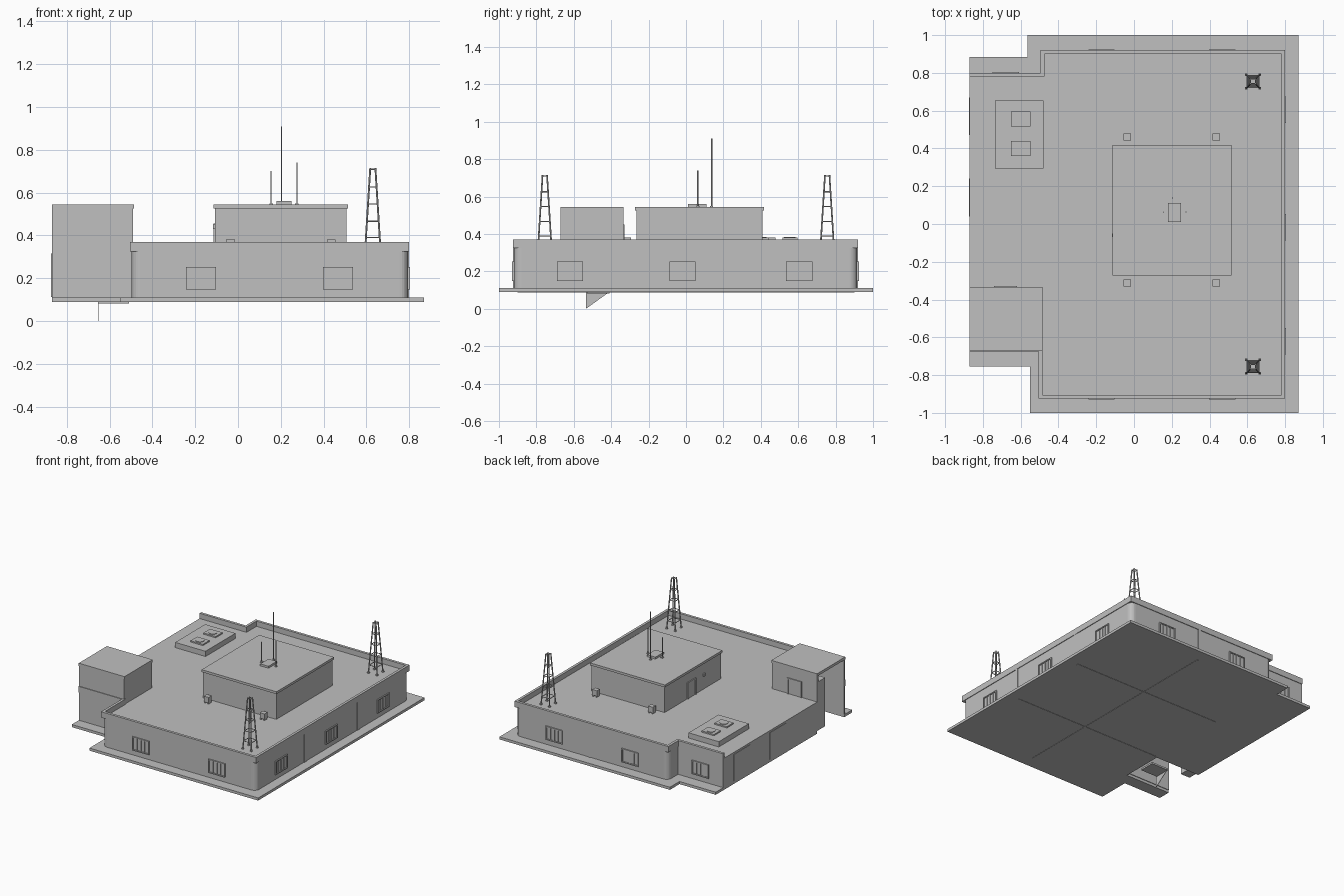
import bpy, bmesh, math
from mathutils import Vector, Matrix

cube = bpy.data.objects.get("Cube")
if cube:
    bpy.data.objects.remove(cube)

grey = bpy.data.materials.new("plaster_grey")
grey.use_nodes = True
colour = (0.53, 0.53, 0.53, 1)
grey.diffuse_color = colour
grey.node_tree.nodes["Principled BSDF"].inputs["Base Color"].default_value = colour


def finish(name, bm):
    bmesh.ops.recalc_face_normals(bm, faces=bm.faces)
    mesh = bpy.data.meshes.new(name)
    bm.to_mesh(mesh)
    bm.free()
    mesh.materials.append(grey)
    obj = bpy.data.objects.new(name, mesh)
    bpy.context.collection.objects.link(obj)
    return obj


def add_box(bm, lo, hi):
    lo, hi = Vector(lo), Vector(hi)
    size = hi - lo
    m = Matrix.Translation((lo + hi) / 2) @ Matrix.Diagonal((*size, 1))
    bmesh.ops.create_cube(bm, size=1, matrix=m)


def box(name, lo, hi):
    bm = bmesh.new()
    add_box(bm, lo, hi)
    return finish(name, bm)


def add_rod(bm, a, b, r):
    a, b = Vector(a), Vector(b)
    d = b - a
    m = Matrix.Translation((a + b) / 2) @ d.to_track_quat('Z', 'Y').to_matrix().to_4x4()
    bmesh.ops.create_cone(bm, cap_ends=True, segments=6, radius1=r, radius2=r,
                          depth=d.length, matrix=m)


def prism(name, points, z0, z1, rounded=(), radius=0.04):
    bm = bmesh.new()
    face = bm.faces.new([bm.verts.new((x, y, z0)) for x, y in points])
    ext = bmesh.ops.extrude_face_region(bm, geom=[face])
    for v in ext["geom"]:
        if isinstance(v, bmesh.types.BMVert):
            v.co.z = z1
    edges = [e for e in bm.edges
             if abs(e.verts[0].co.z - e.verts[1].co.z) > 0.001
             and any((e.verts[0].co.xy - Vector(p)).length < 0.001 for p in rounded)]
    if edges:
        bmesh.ops.bevel(bm, geom=edges, offset=radius, segments=6, profile=0.5,
                        affect='EDGES')
    return finish(name, bm)


W = -0.87  # flat west edge

# Ground slab with the stairwell opening
prism("ground_slab", [
    (W, -0.755), (-0.55, -0.755), (-0.55, -1), (0.87, -1), (0.87, 1),
    (-0.565, 1), (-0.565, 0.885), (W, 0.885), (W, -0.335), (-0.49, -0.335),
    (-0.49, -0.66), (W, -0.66)], 0.09, 0.11)

# Main storey with rounded outer corners
corners = [(-0.497, -0.92), (0.795, -0.92), (0.795, 0.915), (-0.49, 0.915)]
prism("main_walls", [
    (W, -0.335), (-0.497, -0.335), *corners, (-0.49, 0.795), (W, 0.795)],
    0.11, 0.33, rounded=corners)

# Parapet band following the roof edge, open on the west
outer = [(W, 0.80), (-0.495, 0.80), (-0.495, 0.92), (0.80, 0.92),
         (0.80, -0.925), (-0.505, -0.925), (-0.505, -0.675), (W, -0.675)]
t = 0.02
inner = [(W, 0.78), (-0.495 + t, 0.78), (-0.495 + t, 0.90), (0.78, 0.90),
         (0.78, -0.905), (-0.505 + t, -0.905), (-0.505 + t, -0.655), (W, -0.655)]
prism("parapet", outer + inner[::-1], 0.325, 0.37)

# Shallow ribs dividing the facades
bm = bmesh.new()
for x in (0.17,):
    for y in (-0.92, 0.915):
        add_box(bm, (x - 0.012, y - 0.004, 0.11), (x + 0.012, y + 0.004, 0.325))
for y in (-0.33, 0.31):
    add_box(bm, (0.791, y - 0.012, 0.11), (0.799, y + 0.012, 0.325))
finish("facade_ribs", bm)


# Windows: outer frame, two sashes and recessed-looking panes
def window(name, pos, turn):
    bm = bmesh.new()
    w, h, f = 0.07, 0.052, 0.008
    add_box(bm, (-w, -0.002, -h), (w, 0.002, h))
    for s in (-1, 1):
        add_box(bm, (min(s * w, s * (w - f)), -0.009, -h),
                (max(s * w, s * (w - f)), 0, h))
        add_box(bm, (-w, -0.009, min(s * h, s * (h - f))),
                (w, 0, max(s * h, s * (h - f))))
        add_box(bm, (s * 0.032 - 0.003, -0.006, -h), (s * 0.032 + 0.003, 0, h))
    add_box(bm, (-0.005, -0.007, -h), (0.005, 0, h))
    obj = finish(name, bm)
    obj.location = (*pos, 0.2)
    obj.rotation_euler.z = math.radians(turn)


for i, x in enumerate((-0.172, 0.467)):
    window(f"front_window_{i}", (x, -0.92), 0)
    window(f"back_window_{i}", (x, 0.915), 180)
for i, y in enumerate((-0.62, -0.018, 0.605)):
    window(f"side_window_{i}", (0.795, y), 90)
window("wing_window", (-0.68, 0.795), 180)

# Plain panels along the west wall
bm = bmesh.new()
for y in (0.14, 0.57):
    add_box(bm, (W - 0.003, y - 0.1, 0.112), (W, y + 0.1, 0.315))
finish("west_panels", bm)

# Roof house with a lipped flat roof
box("roof_house", (-0.107, -0.265, 0.33), (0.508, 0.41, 0.53))
box("roof_house_lid", (-0.115, -0.273, 0.527), (0.515, 0.418, 0.545))
bm = bmesh.new()
for y in (0.04, 0.13):
    add_box(bm, (-0.115, y, 0.33), (-0.105, y + 0.01, 0.455))
add_box(bm, (-0.115, 0.04, 0.445), (-0.105, 0.14, 0.455))
add_box(bm, (-0.110, 0.05, 0.33), (-0.105, 0.13, 0.446))
add_box(bm, (-0.117, -0.07, 0.43), (-0.105, -0.05, 0.45))
finish("roof_house_door", bm)

# Stair house, open to the west
bm = bmesh.new()
add_box(bm, (W, -0.67, 0.11), (-0.49, -0.655, 0.53))
add_box(bm, (W, -0.35, 0.11), (-0.49, -0.335, 0.53))
add_box(bm, (-0.505, -0.67, 0.11), (-0.49, -0.335, 0.53))
finish("stair_house_walls", bm)
box("stair_house_lid", (W, -0.672, 0.525), (-0.485, -0.333, 0.545))
bm = bmesh.new()
for x in (-0.74, -0.63):
    add_box(bm, (x, -0.336, 0.33), (x + 0.01, -0.328, 0.45))
add_box(bm, (-0.74, -0.336, 0.44), (-0.62, -0.328, 0.45))
add_box(bm, (-0.73, -0.336, 0.33), (-0.63, -0.332, 0.44))
finish("stair_house_door", bm)
box("stair_shaft", (W, -0.43, 0.11), (-0.79, -0.35, 0.48))
box("stair_landing", (-0.655, -0.53, 0.082), (-0.51, -0.41, 0.095))

# Stair cheek reaching below the slab
bm = bmesh.new()
tri = bm.faces.new([bm.verts.new((-0.655, y, z))
                    for y, z in ((-0.535, 0.0), (-0.41, 0.09), (-0.535, 0.09))])
ext = bmesh.ops.extrude_face_region(bm, geom=[tri])
bmesh.ops.translate(bm, vec=(0.003, 0, 0),
                    verts=[v for v in ext["geom"] if isinstance(v, bmesh.types.BMVert)])
finish("stair_cheek", bm)

# Ventilation plinth with two fan housings
box("vent_plinth", (-0.735, 0.295, 0.33), (-0.48, 0.655, 0.37))
for i, y in enumerate((0.40, 0.555)):
    bm = bmesh.new()
    add_box(bm, (-0.652, y - 0.04, 0.37), (-0.548, y + 0.04, 0.38))
    bmesh.ops.create_cone(bm, cap_ends=True, segments=16, radius1=0.03, radius2=0.03,
                          depth=0.006, matrix=Matrix.Translation((-0.6, y, 0.381)))
    finish(f"vent_fan_{i}", bm)

# Small cooling units beside the roof house
for i, (x, y) in enumerate([(x, y) for x in (-0.035, 0.435) for y in (-0.313, 0.46)]):
    bm = bmesh.new()
    add_box(bm, (x - 0.02, y - 0.018, 0.34), (x + 0.02, y + 0.018, 0.382))
    for s in (-0.014, 0.014):
        add_box(bm, (x + s - 0.004, y - 0.016, 0.33), (x + s + 0.004, y + 0.016, 0.34))
    finish(f"cooling_unit_{i}", bm)

# Antenna base and masts
box("antenna_base", (0.18, 0.01, 0.545), (0.25, 0.11, 0.56))
bm = bmesh.new()
for x, y, top, r in ((0.203, 0.137, 0.91, 0.0035), (0.155, 0.063, 0.70, 0.003),
                     (0.275, 0.063, 0.74, 0.003)):
    add_rod(bm, (x, y, 0.54), (x, y, top), r)
    add_box(bm, (x - 0.008, y - 0.008, 0.545), (x + 0.008, y + 0.008, 0.55))
finish("antenna_masts", bm)

# Lattice towers
SIDES = [(-1, -1), (1, -1), (1, 1), (-1, 1)]


def tower(name, cx, cy):
    bm = bmesh.new()

    def at(s, z):
        k = 0.036 + (0.012 - 0.036) * (z - 0.33) / 0.385
        return (cx + s[0] * k, cy + s[1] * k, z)
    for i, s in enumerate(SIDES):
        n = SIDES[(i + 1) % 4]
        add_rod(bm, at(s, 0.33), at(s, 0.715), 0.0045)
        foot = Vector(at(s, 0.333))
        add_box(bm, foot - Vector((0.007, 0.007, 0.003)), foot + Vector((0.007, 0.007, 0.005)))
        for z in (0.39, 0.467, 0.547, 0.626, 0.71):
            add_rod(bm, at(s, z), at(n, z), 0.003)
    finish(name, bm)


tower("back_tower", 0.63, 0.755)
tower("front_tower", 0.63, -0.755)

# Floor joints on the underside
bm = bmesh.new()
for y in (-0.33, 0.31):
    add_box(bm, (-0.48, y - 0.006, 0.088), (0.78, y + 0.006, 0.091))
add_box(bm, (0.164, -0.9, 0.088), (0.176, 0.9, 0.091))
finish("floor_joints", bm)
